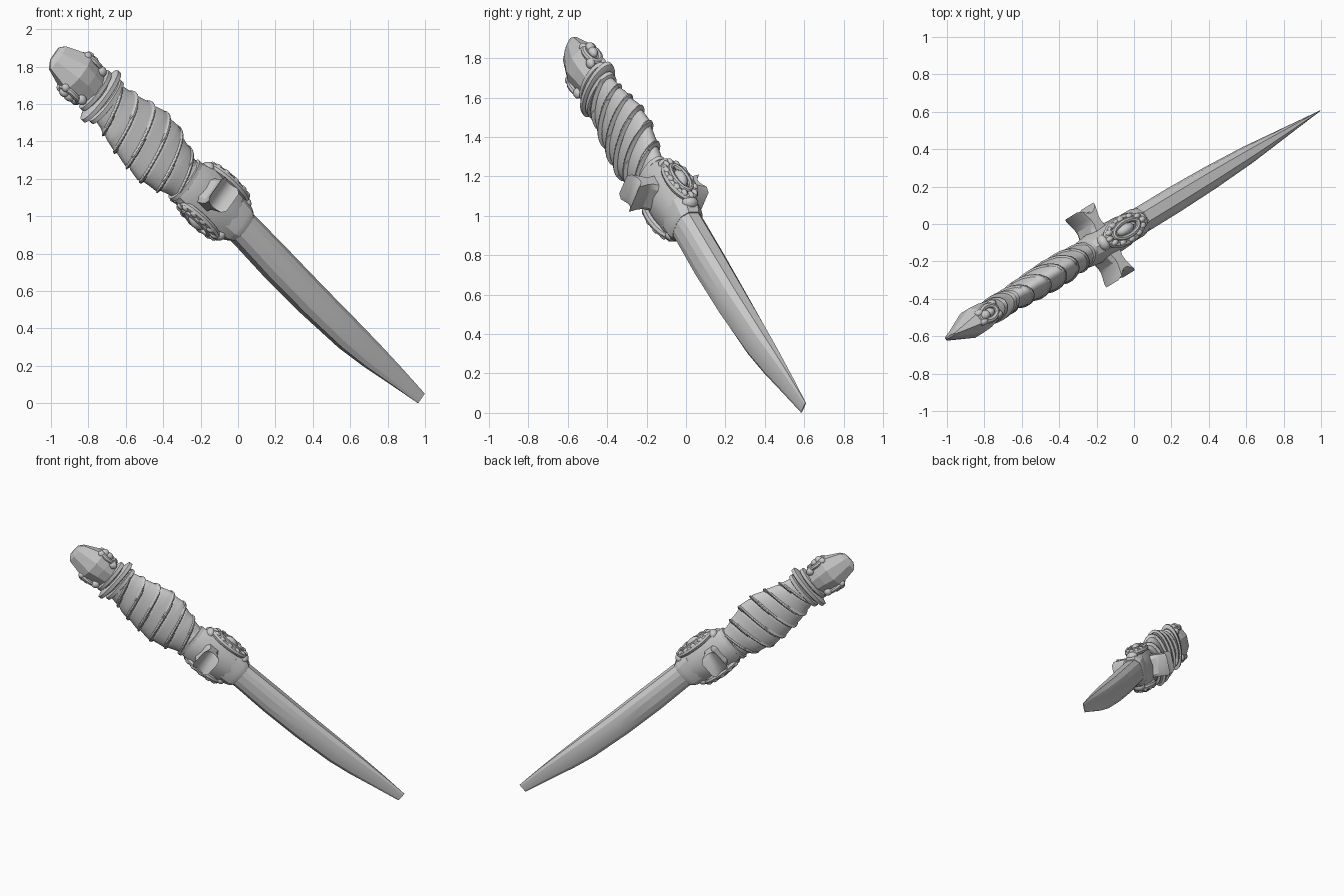
import bpy, bmesh, math
from mathutils import Matrix, Vector

if "Cube" in bpy.data.objects:
    bpy.data.objects.remove(bpy.data.objects["Cube"])

# Dagger frame: local x runs pommel -> tip, y across the arms, z along blade width
T = Vector((.772 * .854, .772 * .521, -.636))
W = Vector((-.521, .854, 0))
U = Vector((.636 * .854, .636 * .521, .772))
FRAME = Matrix((T, W, U)).transposed().to_4x4()
FRAME.translation = (.017, .009, .962)


def finish(name, bm, angle=30):
    bmesh.ops.recalc_face_normals(bm, faces=bm.faces)
    me = bpy.data.meshes.new(name)
    bm.to_mesh(me)
    bm.free()
    ob = bpy.data.objects.new(name, me)
    bpy.context.collection.objects.link(ob)
    ob.matrix_world = FRAME
    if angle:
        bpy.ops.object.select_all(action='DESELECT')
        ob.select_set(True)
        bpy.context.view_layer.objects.active = ob
        bpy.ops.object.shade_smooth_by_angle(angle=math.radians(angle))
    return ob


def skin(bm, rings):
    loops = [[bm.verts.new(p) for p in r] for r in rings]
    n = len(loops[0])
    for a, b in zip(loops, loops[1:]):
        for i in range(n):
            bm.faces.new((a[i], a[(i + 1) % n], b[(i + 1) % n], b[i]))
    bm.faces.new(loops[0])
    bm.faces.new(loops[-1])


def circle(n):
    return [(math.cos(2 * math.pi * i / n), math.sin(2 * math.pi * i / n)) for i in range(n)]


def loft(name, stations, section, angle=30):
    """stations: (t, low u, high u, half thickness); section: unit (w, u) polygon"""
    bm = bmesh.new()
    skin(bm, [[(t, w * h, (lo + hi) / 2 + u * (hi - lo) / 2) for w, u in section]
              for t, lo, hi, h in stations])
    return finish(name, bm, angle)


def mirrored(half):
    return half + [(-w, u) for w, u in reversed(half)]


def lerp(st, t):
    for a, b in zip(st, st[1:]):
        if t <= b[0]:
            f = (t - a[0]) / (b[0] - a[0])
            f = f * f * (3 - 2 * f) * .4 + f * .6
            return [x + (y - x) * f for x, y in zip(a, b)]
    return st[-1]


def ring(bm, c, ra, rb, thick, n=28, m=8):
    """elliptical ring facing along u"""
    grid = []
    for ca, sa in circle(n):
        grid.append([bm.verts.new(Vector(c) + Vector(((ra + thick * cb) * ca, (rb + thick * cb) * sa, thick * sb)))
                     for cb, sb in circle(m)])
    for i in range(n):
        for j in range(m):
            p, q = grid[i], grid[(i + 1) % n]
            bm.faces.new((p[j], q[j], q[(j + 1) % m], p[(j + 1) % m]))


def bead(bm, c, size):
    bmesh.ops.create_icosphere(bm, subdivisions=2, radius=1,
                               matrix=Matrix.Translation(c) @ Matrix.Diagonal((*size, 1)))


# Blade: thick faceted bar that narrows to a thin chisel tip
blade_section = mirrored([(.4, 1), (.85, .7), (1, .3), (1, -.3), (.85, -.7), (.4, -1)])
loft("blade", [(-.1, -.1, .075, .072), (.05, -.103, .075, .072), (.3, -.118, .068, .071),
               (.6, -.124, .058, .064), (.9, -.118, .052, .05), (1.07, -.1, .048, .036),
               (1.27, -.068, .04, .019), (1.465, -.038, .028, .003)], blade_section, 15)

# Guard core with a stepped socket around the blade
loft("guard_core", [(-.45, -.13, .07, .06), (-.4, -.17, .09, .075), (-.33, -.175, .12, .085),
                    (-.2, -.17, .13, .09), (-.1, -.155, .12, .085), (-.03, -.12, .095, .072)],
     circle(12), 25)
loft("blade_socket", [(-.1, -.135, .11, .078), (-.03, -.13, .1, .08), (-.005, -.12, .09, .078),
                      (.01, -.11, .082, .073)], blade_section)

# Flared guard arms: waisted outline with a hollowed end, extruded along the blade width
outline = [(.075, .03), (.05, .085), (.037, .12), (.04, .15), (.055, .185), (.066, .212), (.035, .192), (.012, .184)]
outline += [(-t, w) for t, w in reversed(outline)]
for side, name in ((1, "guard_arm_left"), (-1, "guard_arm_right")):
    bm = bmesh.new()
    skin(bm, [[(-.277 + t * k, side * (w - d), u) for t, w in outline]
              for u, k, d in ((-.112, .75, .012), (-.088, 1, 0), (.028, 1, 0), (.052, .75, .012))])
    finish(name, bm, 25)

# Rosettes on both broad ends of the guard: rings, petals and a gem
for sign, u0, t0, name in ((1, .115, -.2, "rosette_top"), (-1, -.155, -.22, "rosette_bottom")):
    bm = bmesh.new()
    ring(bm, (t0, 0, u0), .135, .06, .022)
    ring(bm, (t0, 0, u0 + sign * .02), .095, .04, .015)
    bead(bm, (t0, 0, u0 + sign * .01), (.06, .032, .042))
    for c, s in circle(12):
        bead(bm, (t0 + .13 * c, .06 * s, u0 + sign * .016), (.024, .016, .015))
    for end in (-1, 1):
        bead(bm, (t0 + end * .15, 0, u0 - sign * .02), (.035, .045, .035))
    finish(name, bm, 40)

# Grip: swollen handle with a two-start spiral of thin raised cords over flat bands
profile = [(-1.1, -.15, .09, .058), (-1.0, -.165, .1, .06), (-.92, -.195, .12, .066),
           (-.76, -.22, .155, .074), (-.65, -.23, .15, .078), (-.53, -.205, .108, .076),
           (-.43, -.165, .075, .066), (-.38, -.15, .07, .06)]
rows, cols, pitch = 160, 48, .23
bm = bmesh.new()
rings = []
for i in range(rows + 1):
    t = -1.1 + .72 * i / rows
    _, lo, hi, h = lerp(profile, t)
    pts = []
    for j, (c, s) in enumerate(circle(cols)):
        ph = (2 * (t / pitch - j / cols)) % 1
        if ph < .13:
            r = .01
        elif ph < .2:
            r = -.01
        else:
            r = -.006 + .01 * (ph - .2)
        pts.append((t, c * (h + r), (lo + hi) / 2 + s * ((hi - lo) / 2 + r)))
    rings.append(pts)
skin(bm, rings)
finish("grip", bm, 35)

# Collar rings at both ends of the grip
for k, (t, lo, hi, h, d) in enumerate([(-1.11, -.207, .138, .072, .02), (-1.065, -.18, .11, .066, .02),
                                       (-1.155, -.165, .1, .064, .02), (-.415, -.18, .09, .072, .02)]):
    loft(f"collar_{k + 1}", [(t - d, lo + .025, hi - .025, h - .015), (t - d * .6, lo, hi, h),
                             (t + d * .6, lo, hi, h), (t + d, lo + .025, hi - .025, h - .015)],
         circle(32))

# Pommel: faceted wedge closing to an edge
loft("pommel", [(-1.478, -.085, .0, .006), (-1.45, -.125, .03, .022),
                (-1.31, -.155, .085, .076), (-1.24, -.135, .07, .072), (-1.13, -.12, .05, .05)],
     mirrored([(.45, 1), (1, .35), (1, -.35), (.45, -1)]), 0)

# Carved scrolls on the two edges of the pommel
bm = bmesh.new()
for sign, u0 in ((1, .07), (-1, -.15)):
    ring(bm, (-1.265, 0, u0), .06, .038, .017, n=20)
    bead(bm, (-1.265, 0, u0 + sign * .012), (.034, .024, .026))
    bead(bm, (-1.3, 0, u0 + sign * .014), (.03, .026, .026))
    for w in (-1, 1):
        bead(bm, (-1.205, w * .033, u0 - sign * .012), (.03, .022, .028))
        bead(bm, (-1.32, w * .026, u0 - sign * .002), (.026, .02, .024))
finish("pommel_scrolls", bm, 40)
